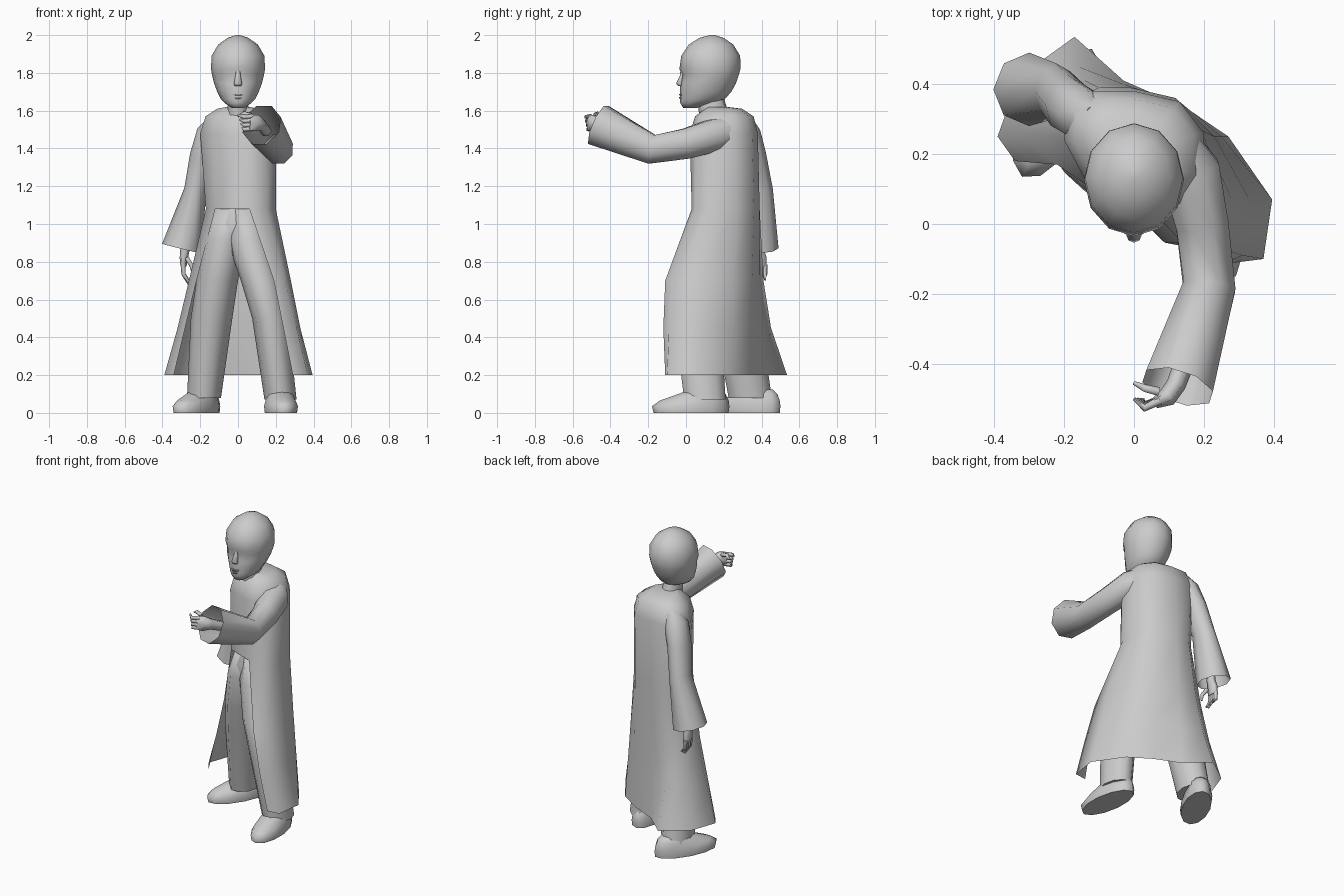
import bpy, bmesh, math
from mathutils import Vector

if "Cube" in bpy.data.objects:
    bpy.data.objects.remove(bpy.data.objects["Cube"])

grey = bpy.data.materials.new("plain grey")
grey.use_nodes = True
grey.diffuse_color = (0.6, 0.6, 0.6, 1)
grey.node_tree.nodes["Principled BSDF"].inputs["Base Color"].default_value = (0.6, 0.6, 0.6, 1)
UP, FORWARD = Vector((0, 0, 1)), Vector((0, -1, 0))


def finish(name, bm):
    bmesh.ops.recalc_face_normals(bm, faces=bm.faces)
    mesh = bpy.data.meshes.new(name)
    bm.to_mesh(mesh)
    bm.free()
    mesh.materials.append(grey)
    ob = bpy.data.objects.new(name, mesh)
    bpy.context.collection.objects.link(ob)
    bpy.ops.object.select_all(action='DESELECT')
    ob.select_set(True)
    bpy.context.view_layer.objects.active = ob
    bpy.ops.object.shade_smooth_by_angle(angle=math.radians(75))


def loft(name, rings, caps=(True, True), open_below=0):
    """Skin closed rings; the first open_below bands keep a gap in front."""
    bm = bmesh.new()
    rows = [[bm.verts.new(p) for p in ring] for ring in rings]
    n = len(rows[0])
    for k, (low, high) in enumerate(zip(rows, rows[1:])):
        for i in range(n - 1 if k < open_below else n):
            j = (i + 1) % n
            bm.faces.new((low[i], low[j], high[j], high[i]))
    if caps[0]:
        bm.faces.new(rows[0][::-1])
    if caps[1]:
        bm.faces.new(rows[-1])
    finish(name, bm)


def tube(name, sections, level=False, n=8, caps=(True, True), turn=0, flat=False):
    """Sections are x, y, z, side radius, other radius; level keeps rings
    horizontal, flat puts flat faces instead of edges at the sides."""
    pts = [Vector(s[:3]) for s in sections]
    shift, grow = (0.5, 1 / math.cos(math.pi / n)) if flat else (0, 1)
    rings = []
    for i, (p, s) in enumerate(zip(pts, sections)):
        if level:
            side = Vector((math.cos(turn), math.sin(turn), 0))
            other = Vector((-math.sin(turn), math.cos(turn), 0))
        else:
            t = (pts[min(i + 1, len(pts) - 1)] - pts[max(i - 1, 0)]).normalized()
            side = t.cross(UP if abs(t.z) < 0.8 else FORWARD).normalized()
            other = side.cross(t)
        ring = []
        for k in range(n):
            a = 2 * math.pi * (k + shift) / n
            ring.append(p + (side * s[3] * math.cos(a) + other * s[4] * math.sin(a)) * grow)
        rings.append(ring)
    loft(name, rings, caps)


# Robe: hem to shoulders, running from the left front edge round the back
robe = {
    0.2: [(.29, -.11), (.37, -.1), (.395, .07), (.27, .25), (.13, .34),
          (-.03, .41), (-.17, .535), (-.33, .42), (-.39, .25), (-.34, .18)],
    0.45: [(.24, -.12), (.31, -.09), (.33, .07), (.25, .25), (.13, .345),
           (-.03, .4), (-.16, .45), (-.27, .38), (-.32, .25), (-.28, .175)],
    0.7: [(.19, -.11), (.25, -.07), (.28, .07), (.23, .25), (.13, .35),
          (-.02, .39), (-.14, .41), (-.23, .35), (-.26, .25), (-.22, .17)],
    1.08: [(.06, .03), (.15, .05), (.2, .13), (.19, .27), (.12, .36),
           (-.01, .39), (-.1, .39), (-.16, .34), (-.17, .24), (-.12, .1)],
    1.48: [(.05, .02), (.14, .05), (.2, .13), (.2, .26), (.13, .35),
           (0, .38), (-.12, .38), (-.19, .33), (-.2, .24), (-.12, .09)],
}
rings = [[Vector((x, y, z)) for x, y in pts] for z, pts in robe.items()]
for z, scale, cy in ((1.57, .86, .22), (1.61, .55, .21), (1.62, .3, .17)):
    rings.append([Vector((p.x * scale, cy + (p.y - .22) * scale, z)) for p in rings[4]])
loft("robe", rings, caps=(False, True), open_below=3)

# Sleeves, open at the cuffs
tube("left_sleeve", [(.1, .26, 1.5, .06, .07), (.16, .15, 1.47, .085, .085),
                     (.195, 0, 1.425, .075, .08), (.215, -.18, 1.395, .075, .077),
                     (.125, -.465, 1.525, .1, .11)], caps=(True, False), flat=True)
tube("right_sleeve", [(-.11, .29, 1.55, .045, .06), (-.15, .315, 1.48, .07, .08),
                      (-.19, .34, 1.36, .065, .085), (-.225, .38, 1.18, .06, .08),
                      (-.3, .385, .87, .105, .105)], caps=(True, False))

# Trousers
tube("trouser_seat", [(-.01, .21, 1.1, .1, .12), (-.01, .2, 1, .125, .135),
                      (-.02, .2, .9, .12, .13), (-.025, .2, .83, .05, .1)], level=True, n=12)
tube("left_trouser_leg", [(.035, .18, 1.08, .09, .12), (.055, .15, .92, .115, .135),
                          (.12, .08, .7, .105, .14), (.17, .06, .5, .095, .13),
                          (.225, .1, .07, .085, .115)], level=True, n=10)
tube("right_trouser_leg", [(-.04, .21, 1.08, .09, .12), (-.07, .21, .92, .11, .15),
                           (-.11, .23, .7, .11, .14), (-.14, .27, .5, .11, .13),
                           (-.18, .34, .08, .09, .12)], level=True, n=10)


# Shoes: sole, rounded upper and ankle, sloping back from the toe
def shoe(name, heel, toe):
    heel, toe = Vector(heel), Vector(toe)
    length = (toe - heel).length
    turn = math.atan2(toe.y - heel.y, toe.x - heel.x) + math.pi / 2
    sections = []
    for z, back, front, width in ((0, .01, .98, .086), (.035, 0, 1, .09),
                                  (.065, .01, .9, .08), (.1, .05, .66, .07), (.125, .12, .5, .05)):
        mid = heel.lerp(toe, (front + back) / 2)
        sections.append((mid.x, mid.y, z, width, length * (front - back) / 2))
    tube(name, sections, level=True, n=12, turn=turn)


shoe("left_shoe", (.205, .23), (.25, -.18))
shoe("right_shoe", (-.12, .5), (-.32, .135))

# Head: flat rings given as height, half width, front and back
profile = [(1.615, .035, -.015, .06), (1.64, .07, -.03, .15), (1.66, .09, -.032, .205),
           (1.7, .11, -.032, .24), (1.745, .127, -.03, .265), (1.79, .138, -.02, .28),
           (1.82, .143, -.035, .288), (1.89, .14, -.025, .287), (1.95, .105, .015, .25),
           (1.985, .055, .07, .2), (2.0, .012, .125, .155)]
tube("head", [(0, (f + b) / 2, z, w, (b - f) / 2) for z, w, f, b in profile], level=True, n=12)
tube("neck", [(0, .15, 1.57, .06, .08), (0, .13, 1.67, .05, .07)], level=True)

# Face details
tube("nose", [(0, -.03, 1.73, .018, .012), (0, -.033, 1.745, .022, .02),
              (0, -.022, 1.785, .014, .01), (0, -.022, 1.81, .012, .008)], level=True)
for name, z, w in (("upper_lip", 1.684, .028), ("lower_lip", 1.668, .022)):
    tube(name, [(0, -.027, z - .005, w, .008), (0, -.027, z + .005, w, .012)], level=True, n=6)


# Hands: wrist and palm, with tapered curled fingers
def hand(side, palm, fingers):
    tube(side + "_hand", palm, n=6)
    for label, pts in fingers.items():
        tube(side + "_" + label, [(*p, r, r) for p, r in zip(pts, (.014, .012, .006))], n=5)


curl, hang = {}, {}
for i, label in enumerate(("index_finger", "middle_finger", "ring_finger", "little_finger")):
    z, y = 1.57 - i * .022, .365 + i * .018
    curl[label] = [(.075, -.505, z), (.03, -.527 + i * .003, z - .003), (i * .008, -.5, z + .005)]
    hang[label] = [(-.29, y, .785), (-.288, y, .735), (-.26, y, .68 + abs(i - 1) * .012)]
curl["thumb"] = [(.07, -.48, 1.575), (.03, -.47, 1.585), (.0, -.455, 1.57)]
hang["thumb"] = [(-.27, .36, .82), (-.245, .345, .78), (-.24, .345, .74)]
hand("left", [(.15, -.38, 1.49, .03, .03), (.12, -.46, 1.525, .028, .035),
              (.095, -.495, 1.535, .028, .05), (.06, -.512, 1.537, .016, .047)], curl)
hand("right", [(-.27, .385, .98, .03, .03), (-.28, .385, .87, .025, .03),
               (-.287, .39, .82, .022, .042), (-.289, .392, .775, .016, .038)], hang)
